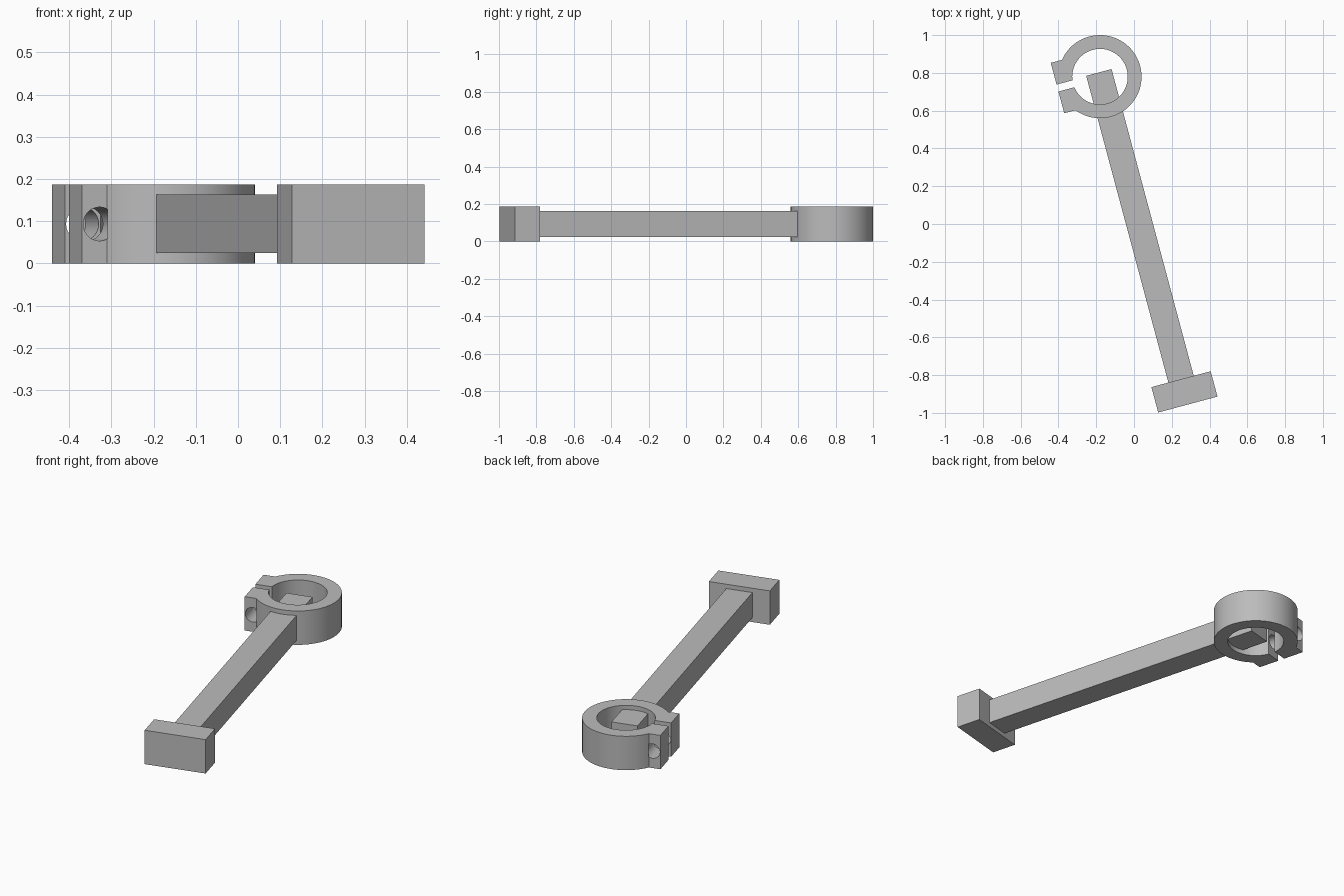
import bpy, bmesh, math
from mathutils import Matrix

if "Cube" in bpy.data.objects:
    bpy.data.objects.remove(bpy.data.objects["Cube"])

HEIGHT = 0.187
# Everything is built along a local y axis through the ring centre, then turned 15 degrees
PLACE = Matrix.Translation((-0.18, 0.78, 0)) @ Matrix.Rotation(math.radians(15), 4, 'Z')

grey = bpy.data.materials.new("plain grey")
grey.diffuse_color = (0.5, 0.5, 0.5, 1)
grey.use_nodes = True
grey.node_tree.nodes["Principled BSDF"].inputs["Base Color"].default_value = grey.diffuse_color


def finish(name, bm):
    bmesh.ops.recalc_face_normals(bm, faces=bm.faces)
    bm.transform(PLACE)
    mesh = bpy.data.meshes.new(name)
    bm.to_mesh(mesh)
    bm.free()
    mesh.materials.append(grey)
    ob = bpy.data.objects.new(name, mesh)
    bpy.context.collection.objects.link(ob)
    return ob


def prism(name, outline, z0, z1):
    bm = bmesh.new()
    face = bm.faces.new([bm.verts.new((x, y, z0)) for x, y in outline])
    top = bmesh.ops.extrude_face_region(bm, geom=[face])
    verts = [g for g in top["geom"] if isinstance(g, bmesh.types.BMVert)]
    bmesh.ops.translate(bm, verts=verts, vec=(0, 0, z1 - z0))
    return finish(name, bm)


def box(name, half_x, y0, y1, z0, z1):
    return prism(name, [(-half_x, y0), (half_x, y0), (half_x, y1), (-half_x, y1)], z0, z1)


def arc(r, a0, a1, n):
    angles = [a0 + (a1 - a0) * i / n for i in range(n + 1)]
    return [(r * math.cos(a), r * math.sin(a)) for a in angles]


# Foot block and square arm reaching into the ring bore
box("foot_block", 0.1625, -1.797, -1.658, 0, HEIGHT)
box("arm", 0.0695, -1.665, 0.023, 0.025, 0.163)

# Split clamp ring with two ears
R_OUT, R_IN, EAR_X, EAR_Y, SLIT = 0.22, 0.147, -0.233, 0.138, 0.019
a = math.pi - math.asin(EAR_Y / R_OUT)
b = math.pi - math.asin(SLIT / R_IN)
outline = (arc(R_OUT, a, -a, 80) + [(EAR_X, -EAR_Y), (EAR_X, -SLIT)]
           + arc(R_IN, -b, b, 80) + [(EAR_X, SLIT), (EAR_X, EAR_Y)])
ring = prism("clamp_ring", outline, 0, HEIGHT)

# Bolt hole through both ears
bm = bmesh.new()
bmesh.ops.create_cone(bm, cap_ends=True, segments=40, radius1=0.04, radius2=0.04, depth=0.277,
                      matrix=Matrix.Translation((-0.19, 0, HEIGHT / 2)) @ Matrix.Rotation(math.pi / 2, 4, 'X'))
cutter = finish("bolt_hole_cutter", bm)
cutter.hide_render = True
mod = ring.modifiers.new("bolt_hole", 'BOOLEAN')
mod.operation = 'DIFFERENCE'
mod.solver = 'EXACT'
mod.object = cutter
bpy.ops.object.select_all(action='DESELECT')
bpy.context.view_layer.objects.active = ring
ring.select_set(True)
bpy.ops.object.modifier_apply(modifier=mod.name)
bpy.data.objects.remove(cutter, do_unlink=True)
bpy.ops.object.shade_smooth_by_angle(angle=math.radians(30))
